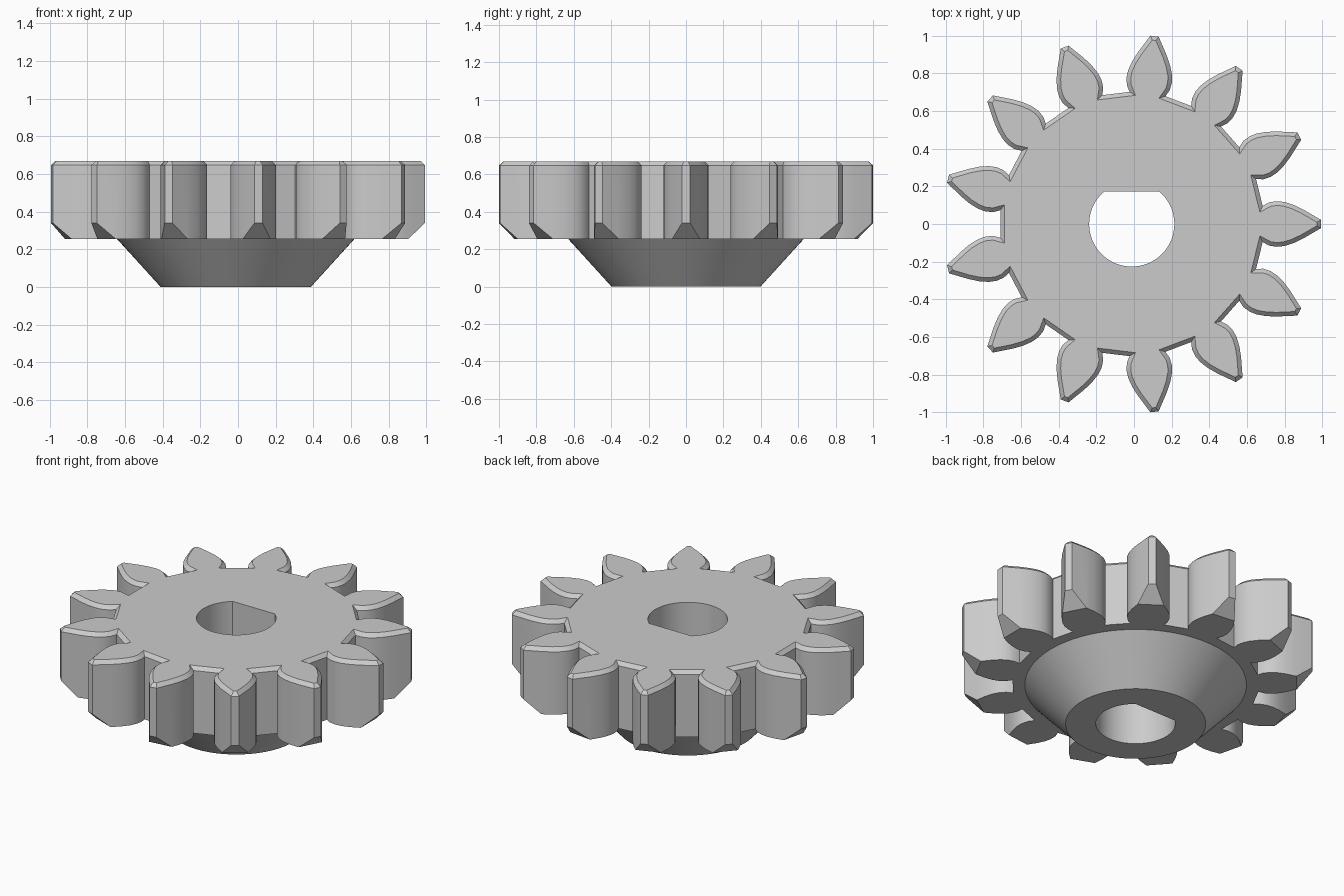
import bpy, bmesh, math
from mathutils import Vector

cube = bpy.data.objects.get("Cube")
if cube:
    bpy.data.objects.remove(cube, do_unlink=True)

TEETH = 13
CX = -0.012            # axis of the wheel
Z_RIM, Z_TOP = 0.255, 0.67
BEVEL = 0.022
TIP = 1.0045

grey = bpy.data.materials.new("light_grey")
grey.use_nodes = True
colour = (0.6, 0.6, 0.6, 1)
grey.diffuse_color = colour
grey.node_tree.nodes["Principled BSDF"].inputs["Base Color"].default_value = colour


def make_object(name, bm):
    bmesh.ops.recalc_face_normals(bm, faces=bm.faces)
    mesh = bpy.data.meshes.new(name)
    bm.to_mesh(mesh)
    bm.free()
    obj = bpy.data.objects.new(name, mesh)
    obj.location.x = CX
    bpy.context.collection.objects.link(obj)
    mesh.materials.append(grey)
    return obj


def prism(bm, outline, z0, z1):
    """Extrude a flat outline upward and return the top face."""
    base = bm.faces.new([bm.verts.new((x, y, z0)) for x, y in outline])
    out = bmesh.ops.extrude_face_region(bm, geom=[base])["geom"]
    verts = [g for g in out if isinstance(g, bmesh.types.BMVert)]
    bmesh.ops.translate(bm, verts=verts, vec=(0, 0, z1 - z0))
    bmesh.ops.recalc_face_normals(bm, faces=bm.faces)
    return next(f for f in bm.faces if all(v.co.z > z1 - 1e-5 for v in f.verts))


# Toothed rim: one flank as (radius, half width), mirrored and repeated
flank = [(0.695, 0.096), (0.73, 0.115), (0.77, 0.121), (0.81, 0.117),
         (0.86, 0.101), (0.91, 0.077), (0.96, 0.048), (TIP, 0.022)]
tooth = [(r, -w) for r, w in flank] + [(r, w) for r, w in reversed(flank)]
angles = [math.tau * i / TEETH for i in range(TEETH)]
outline = [(r * math.cos(a) - w * math.sin(a), r * math.sin(a) + w * math.cos(a))
           for a in angles for r, w in tooth]
bm = bmesh.new()
top = prism(bm, outline, Z_RIM, Z_TOP - BEVEL)
bmesh.ops.inset_region(bm, faces=[top], thickness=BEVEL, depth=BEVEL,
                       use_even_offset=True, use_boundary=True)

# Sloped cut under each tooth tip
for a in angles:
    c, s = math.cos(a), math.sin(a)
    cut = bmesh.ops.bisect_plane(
        bm, geom=bm.verts[:] + bm.edges[:] + bm.faces[:], dist=1e-5,
        plane_co=(TIP * c, TIP * s, 0.34), plane_no=Vector((c, s, -1.05)).normalized(),
        clear_outer=True)["geom_cut"]
    edges = [g for g in cut if isinstance(g, bmesh.types.BMEdge) and g.is_boundary]
    bmesh.ops.edgeloop_fill(bm, edges=edges)
rim = make_object("toothed_rim", bm)

# Conical hub under the rim
bm = bmesh.new()
bmesh.ops.create_cone(bm, cap_ends=True, segments=96, radius1=0.398, radius2=0.63, depth=Z_RIM)
bmesh.ops.translate(bm, verts=bm.verts, vec=(0, 0, Z_RIM / 2))
hub = make_object("conical_hub", bm)

# D-shaped shaft bore through both parts
BORE, FLAT = 0.226, 0.172
start = math.pi - math.asin(FLAT / BORE)
sweep = math.pi + 2 * math.asin(FLAT / BORE)
bore = [(BORE * math.cos(start + sweep * i / 64), BORE * math.sin(start + sweep * i / 64))
        for i in range(65)]
bm = bmesh.new()
prism(bm, bore, -0.2, 1)
cutter = make_object("bore_cutter", bm)
cutter.hide_render = True

for obj in (rim, hub):
    bpy.ops.object.select_all(action='DESELECT')
    obj.select_set(True)
    bpy.context.view_layer.objects.active = obj
    mod = obj.modifiers.new("bore", 'BOOLEAN')
    mod.operation = 'DIFFERENCE'
    mod.solver = 'EXACT'
    mod.object = cutter
    bpy.ops.object.modifier_apply(modifier=mod.name)
    bpy.ops.object.shade_smooth_by_angle(angle=math.radians(25))
bpy.data.objects.remove(cutter, do_unlink=True)
